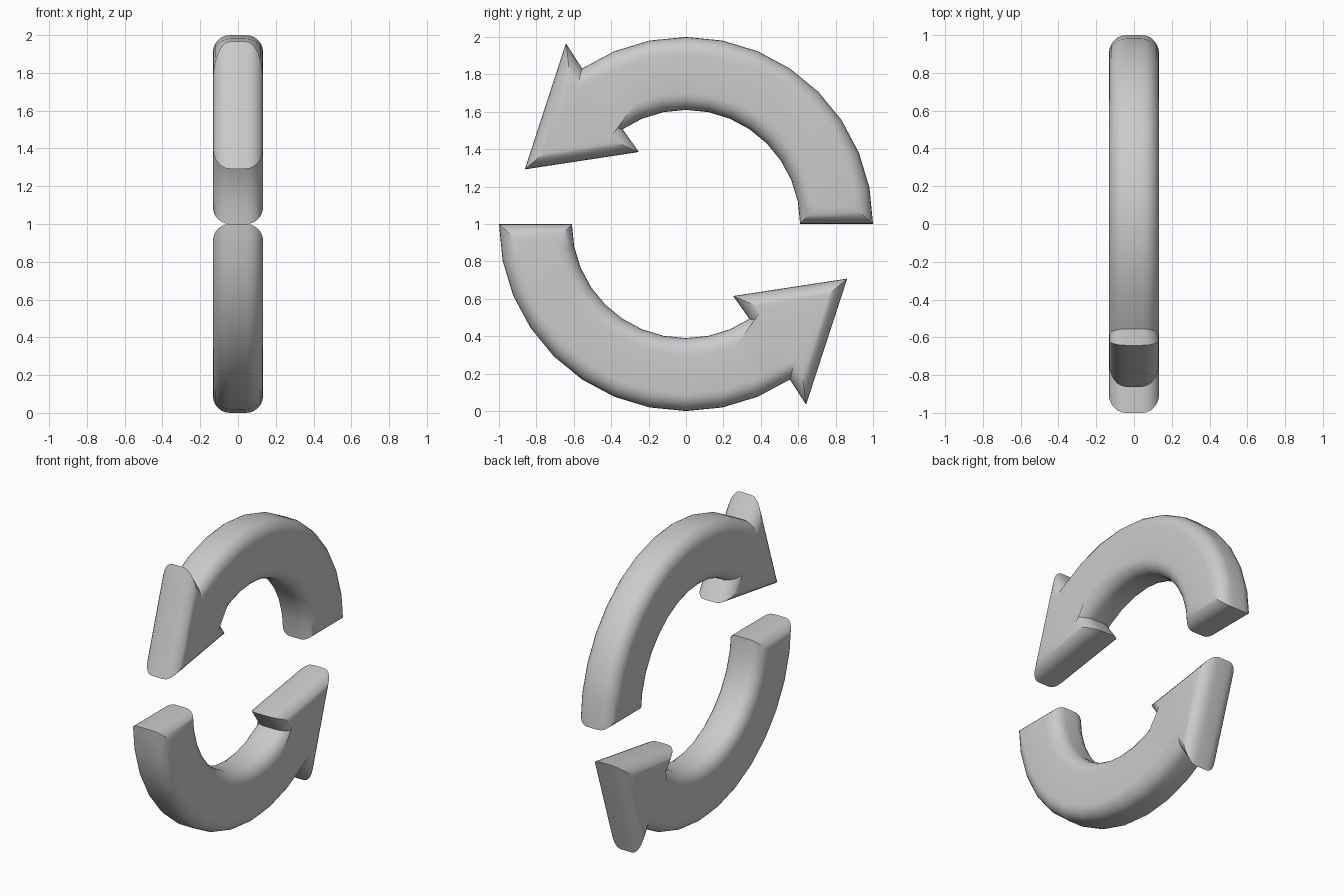
import bpy, bmesh, math
from mathutils import Vector

if "Cube" in bpy.data.objects:
    bpy.data.objects.remove(bpy.data.objects["Cube"])

HALF, ROUND, STEPS = 0.133, 0.09, 6
R_OUT, R_IN = 1.0, 0.61


def arc(r, angles):
    return [Vector((r * math.cos(a), r * math.sin(a))) for a in angles]


def inset(pts, d):
    """Mitred inward offset of a counter-clockwise outline."""
    out = []
    for i, p in enumerate(pts):
        a = (p - pts[i - 1]).normalized()
        b = (pts[(i + 1) % len(pts)] - p).normalized()
        na, nb = Vector((-a.y, a.x)), Vector((-b.y, b.x))
        out.append(p + (na + nb) * d / (1 + na.dot(nb)))
    return out


# Arrow outline in the y-z plane: outer arc, head, inner arc
angles = [math.radians(11.25 * i) for i in range(12)]
head = [Vector((-0.642, 0.966)), Vector((-0.862, 0.292)), Vector((-0.252, 0.385))]
outline = arc(R_OUT, angles) + head + arc(R_IN, angles[::-1])

# Rounded edge profile: (inset, x) pairs from back face to front face
quarter = [math.pi / 2 * i / STEPS for i in range(STEPS + 1)]
half = [(ROUND * (1 - math.cos(t)), HALF - ROUND + ROUND * math.sin(t)) for t in quarter]
profile = [(d, -x) for d, x in reversed(half)] + half


def make_arrow(name, sign):
    bm = bmesh.new()
    rings = [[bm.verts.new((x, sign * p.x, 1 + sign * p.y)) for p in inset(outline, d)]
             for d, x in profile]
    n = len(outline)
    for lo, hi in zip(rings, rings[1:]):
        for i in range(n):
            j = (i + 1) % n
            bm.faces.new((lo[i], lo[j], hi[j], hi[i]))
    caps = [bm.faces.new(rings[0][::-1]), bm.faces.new(rings[-1])]
    bmesh.ops.triangulate(bm, faces=caps)
    bmesh.ops.recalc_face_normals(bm, faces=bm.faces)
    me = bpy.data.meshes.new(name)
    bm.to_mesh(me)
    bm.free()
    ob = bpy.data.objects.new(name, me)
    bpy.context.collection.objects.link(ob)
    bpy.ops.object.select_all(action='DESELECT')
    ob.select_set(True)
    bpy.context.view_layer.objects.active = ob
    bpy.ops.object.shade_smooth_by_angle(angle=math.radians(30))


# Two arrows, the lower one turned half a circle
make_arrow("upper_arrow", 1)
make_arrow("lower_arrow", -1)
